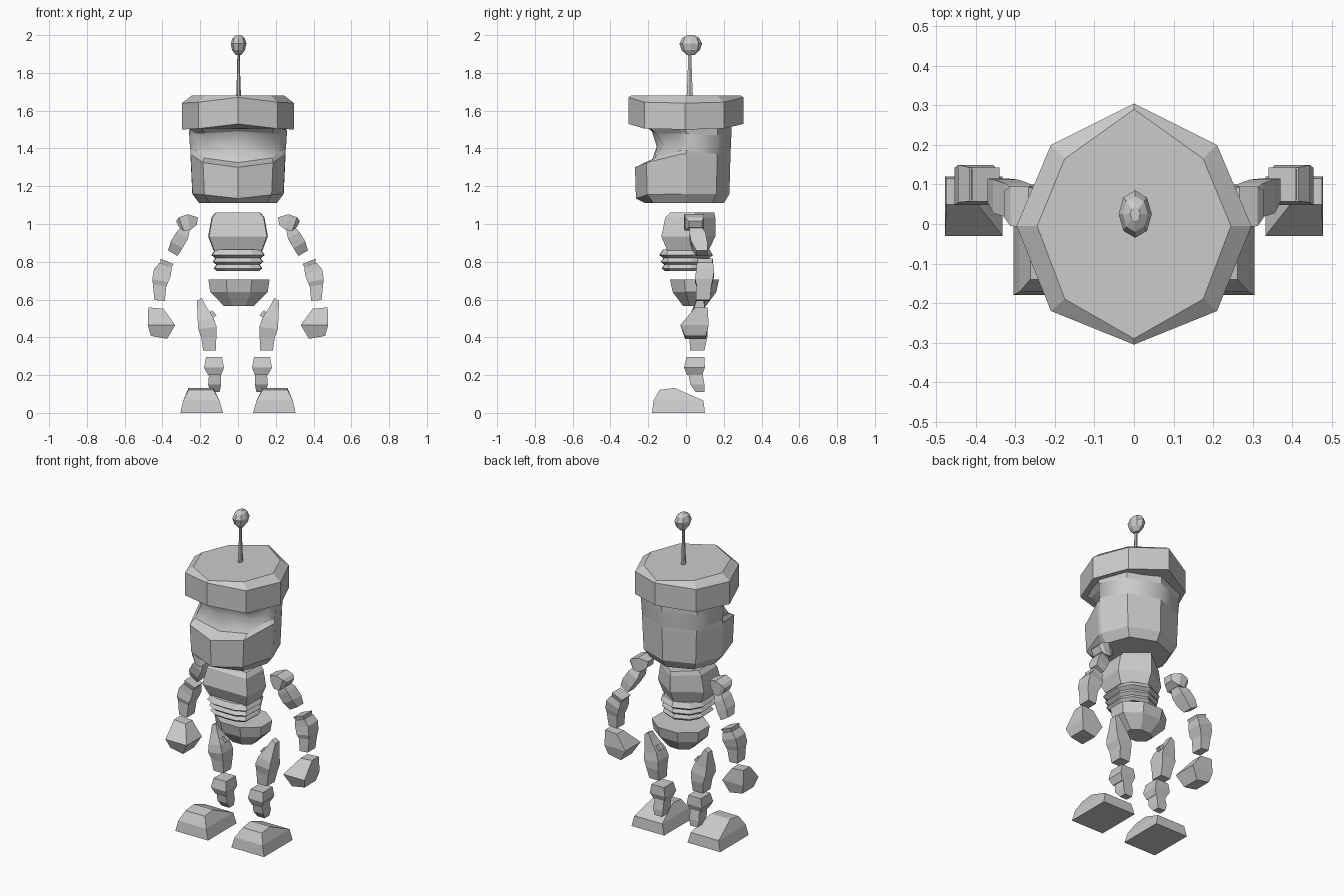
import bpy, bmesh, math
from mathutils import Vector, Matrix

grey = bpy.data.materials.new("light_grey")
grey.diffuse_color = (0.6, 0.6, 0.6, 1)


def loft(name, rings, smooth=()):
    """Skin a stack of closed rings, cap both ends; smooth = band numbers to shade smooth."""
    bm = bmesh.new()
    vs = [[bm.verts.new(p) for p in r] for r in rings]
    n = len(rings[0])
    for k in range(len(vs) - 1):
        for i in range(n):
            j = (i + 1) % n
            f = bm.faces.new((vs[k][i], vs[k][j], vs[k + 1][j], vs[k + 1][i]))
            f.smooth = k in smooth
    bm.faces.new(vs[0])
    bm.faces.new(vs[-1])
    bmesh.ops.recalc_face_normals(bm, faces=bm.faces)
    me = bpy.data.meshes.new(name)
    bm.to_mesh(me)
    bm.free()
    me.materials.append(grey)
    ob = bpy.data.objects.new(name, me)
    bpy.context.collection.objects.link(ob)
    return ob


def ngon(x, y, z, rx, ry, n, turn=0.0):
    return [(x + rx * math.cos(turn + math.tau * i / n),
             y + ry * math.sin(turn + math.tau * i / n), z) for i in range(n)]


def sym(half):
    """Ring from right-half points running back to front; centre points stay single."""
    return half + [(-x, y, z) for x, y, z in reversed(half) if x > 0]


def limb(name, secs):
    """Mirrored pair of four-sided limbs; section = x, y, z, width, depth, tilt in degrees."""
    for side, s in (("right", 1), ("left", -1)):
        rings = []
        for x, y, z, w, d, t in secs:
            m = Matrix.Rotation(math.radians(t), 3, 'Y')
            ring = []
            for a, b in ((-1, -1), (1, -1), (1, 1), (-1, 1)):
                p = Vector((x, y, z)) + m @ Vector((a * w / 2, b * d / 2, 0))
                ring.append((s * p.x, p.y, p.z))
            rings.append(ring)
        loft(side + "_" + name, rings)


# head: back is a plain faceted drum, front has a jaw and a recessed face
def head_ring(back, side, diag, front, lip, zb, zs, zd, zf):
    return sym([(0, back, zb), (0.185 * side / 0.25, back * 0.7, zb), (side, 0, zs),
                (lip, -0.025, zs), (diag[0], diag[1], zd), (0, front, zf)])

loft("head", [
    head_ring(0.20, 0.205, (0.15, -0.17), -0.215, 0.20, 1.11, 1.11, 1.11, 1.11),
    head_ring(0.23, 0.242, (0.178, -0.205), -0.265, 0.24, 1.16, 1.16, 1.155, 1.135),
    head_ring(0.235, 0.252, (0.185, -0.21), -0.27, 0.25, 1.35, 1.37, 1.325, 1.30),
    head_ring(0.235, 0.252, (0.18, -0.165), -0.185, 0.225, 1.37, 1.39, 1.35, 1.325),
    head_ring(0.238, 0.256, (0.165, -0.12), -0.155, 0.215, 1.42, 1.43, 1.42, 1.41),
    head_ring(0.24, 0.259, (0.18, -0.16), -0.18, 0.225, 1.47, 1.48, 1.48, 1.49),
    head_ring(0.24, 0.26, (0.19, -0.19), -0.24, 0.25, 1.52, 1.50, 1.51, 1.54),
], smooth=(3, 4))


# cap: wide eight-sided lid with a bevelled top
def cap_ring(back, bd, side, fd, front, zs, zd, zc):
    return sym([(0, back, zc), (*bd, zd), (side, -0.005, zs), (*fd, zd), (0, front, zc)])

loft("cap", [
    cap_ring(0.305, (0.21, 0.20), 0.297, (0.21, -0.22), -0.305, 1.50, 1.505, 1.53),
    cap_ring(0.305, (0.21, 0.20), 0.297, (0.21, -0.22), -0.305, 1.64, 1.645, 1.67),
    cap_ring(0.29, (0.175, 0.165), 0.245, (0.175, -0.19), -0.29, 1.68, 1.68, 1.68),
])

# antenna stem and bulb
loft("antenna_stem", [ngon(0.003, 0.02, z, r, r * 1.5, 6)
                      for z, r in ((1.67, 0.013), (1.78, 0.009), (1.92, 0.006))])
loft("antenna_bulb", [ngon(0.003, 0.025, z, 0.042 * k, 0.06 * k, 8)
                      for z, k in ((1.895, 0.35), (1.92, 0.8), (1.955, 1.0),
                                   (1.985, 0.75), (2.0, 0.3))])


# torso: five-sided rings with a pointed back
def chest(z, w, front, mid, back):
    return sym([(0, back, z), (w, mid, z), (w * 0.97, front, z)])

loft("chest", [
    chest(0.86, 0.13, -0.10, 0.04, 0.12),
    chest(0.935, 0.158, -0.13, 0.05, 0.155),
    chest(1.035, 0.14, -0.11, 0.05, 0.155),
    chest(1.06, 0.12, -0.085, 0.05, 0.15),
])

# waist bellows: alternating wide and narrow rings
folds = [(0.75, 0.112), (0.765, 0.128), (0.785, 0.115), (0.80, 0.134),
         (0.82, 0.12), (0.835, 0.142), (0.865, 0.122)]
loft("waist_bellows", [
    sym([(0, 0.015 + w * 0.9, z), (w * 0.72, 0.01 + w * 0.65, z), (w, 0.03, z),
         (w * 0.97, -w * 0.75, z), (w * 0.55, -w * 0.98, z), (0, -w, z)]) for z, w in folds])

# pelvis bowl
loft("pelvis", [ngon(0.005, 0.045, z, rx, ry, 8, math.pi / 8)
                for z, rx, ry in ((0.565, 0.085, 0.065), (0.64, 0.165, 0.125),
                                  (0.705, 0.175, 0.14))])

# arms
limb("shoulder", [(0.215, 0.04, 1.015, 0.04, 0.06, 80), (0.26, 0.042, 1.01, 0.085, 0.105, 100),
                  (0.30, 0.045, 1.0, 0.075, 0.10, 110), (0.32, 0.05, 1.0, 0.035, 0.07, 115)])
limb("upper_arm", [(0.275, 0.05, 0.98, 0.045, 0.06, -30), (0.295, 0.06, 0.94, 0.07, 0.085, -30),
                   (0.325, 0.07, 0.89, 0.072, 0.085, -30), (0.345, 0.085, 0.845, 0.058, 0.06, -30)])
limb("elbow_collar", [(0.375, 0.10, 0.802, 0.075, 0.085, -22), (0.382, 0.10, 0.782, 0.062, 0.075, -22)])
limb("forearm", [(0.383, 0.10, 0.782, 0.07, 0.085, -22), (0.40, 0.102, 0.745, 0.095, 0.095, -20),
                 (0.412, 0.095, 0.70, 0.085, 0.095, -12), (0.415, 0.095, 0.675, 0.072, 0.08, -8),
                 (0.415, 0.09, 0.595, 0.055, 0.075, -5)])
limb("hand", [(0.435, 0.082, 0.555, 0.08, 0.065, -5), (0.405, 0.045, 0.465, 0.145, 0.15, 0),
              (0.418, 0.05, 0.40, 0.088, 0.11, -10)])

# legs
limb("thigh", [(0.205, 0.075, 0.60, 0.03, 0.04, 30), (0.192, 0.07, 0.555, 0.05, 0.06, 20),
               (0.172, 0.06, 0.495, 0.085, 0.09, 15), (0.162, 0.06, 0.45, 0.098, 0.105, 8),
               (0.155, 0.065, 0.40, 0.08, 0.095, 0), (0.15, 0.06, 0.33, 0.068, 0.075, 0)])
limb("hip_peg", [(0.165, 0.07, 0.50, 0.03, 0.03, -50), (0.125, 0.07, 0.53, 0.035, 0.03, -50)])
limb("knee", [(0.124, 0.045, 0.20, 0.07, 0.08, 0), (0.127, 0.045, 0.24, 0.105, 0.11, 0),
              (0.127, 0.05, 0.295, 0.085, 0.095, 0)])
limb("shin", [(0.122, 0.05, 0.21, 0.062, 0.075, 0), (0.124, 0.06, 0.15, 0.068, 0.075, 0),
              (0.122, 0.075, 0.11, 0.05, 0.045, 0)])

# feet: wide wedge blocks, the instep sloping down to the heel
for side, s in (("right", 1), ("left", -1)):
    rings = []
    for x0, x1, yf, yb, zf, zb in ((0.08, 0.305, -0.18, 0.10, 0, 0),
                                   (0.098, 0.29, -0.172, 0.093, 0.065, 0.065),
                                   (0.13, 0.262, -0.14, -0.06, 0.122, 0.132)):
        rings.append([(s * x0, yf, zf), (s * x1, yf, zf), (s * x1, yb, zb), (s * x0, yb, zb)])
    loft(side + "_foot", rings)
